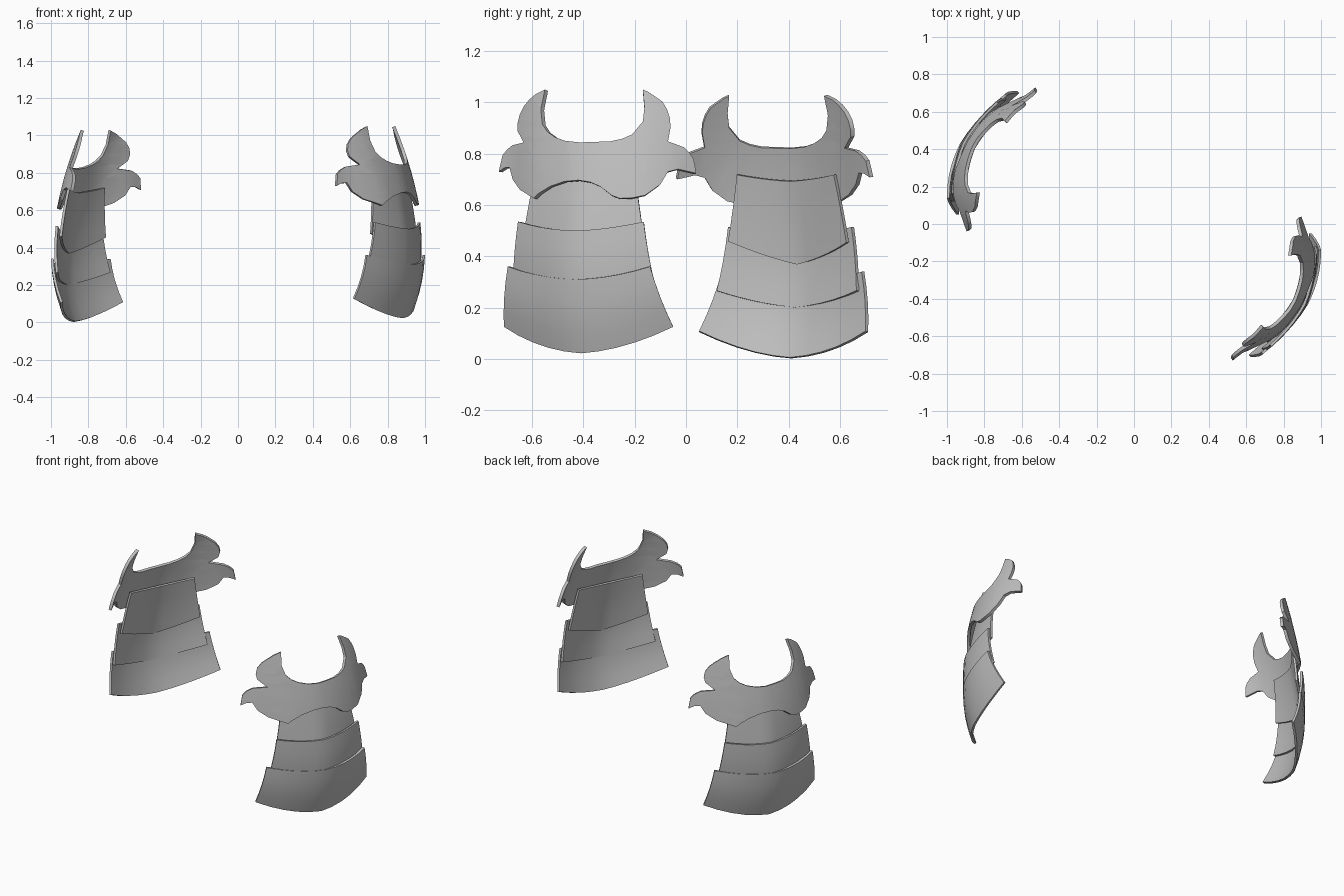
import bpy, bmesh, math
from mathutils import Vector, Matrix

if "Cube" in bpy.data.objects:
    bpy.data.objects.remove(bpy.data.objects["Cube"])

steel = bpy.data.materials.new("grey_steel")
steel.diffuse_color = (0.52, 0.52, 0.52, 1)
steel.use_nodes = True
steel.node_tree.nodes["Principled BSDF"].inputs["Base Color"].default_value = steel.diffuse_color


def edge(p, t, crease):
    """Curve through three points at t = 0, 0.5, 1; crease bends it towards a sharp V."""
    a, b, c = (Vector(q) for q in p)
    smooth = a * (2 * t - 1) * (t - 1) + b * 4 * t * (1 - t) + c * t * (2 * t - 1)
    sharp = a.lerp(b, t * 2) if t < 0.5 else b.lerp(c, t * 2 - 1)
    return smooth.lerp(sharp, crease)


def interp(table, v):
    """Smooth interpolation through a short table."""
    n = len(table)
    v = min(max(v, table[0][0]), table[-1][0])
    i = max(k for k in range(n - 1) if table[k][0] <= v)

    def slope(k):
        a, b = table[max(k - 1, 0)], table[min(k + 1, n - 1)]
        return (b[1] - a[1]) / (b[0] - a[0])
    (x0, y0), (x1, y1) = table[i], table[i + 1]
    h = x1 - x0
    t = (v - x0) / h
    return ((2*t**3 - 3*t**2 + 1) * y0 + (t**3 - 2*t**2 + t) * h * slope(i)
            + (3*t**2 - 2*t**3) * y1 + (t**3 - t**2) * h * slope(i + 1))


def finish(bm, name, thickness):
    """Make the sheet face outward, then place it and its opposite twin."""
    bm.normal_update()
    if sum(f.normal.x * f.calc_area() for f in bm.faces) < 0:
        bmesh.ops.reverse_faces(bm, faces=bm.faces[:])
    for side in ("right", "left"):
        me = bpy.data.meshes.new(f"{side}_{name}")
        bm.to_mesh(me)
        if side == "left":
            me.transform(Matrix.Translation((0, 0, -0.02)) @ Matrix.Rotation(math.pi, 4, "Z"))
        me.materials.append(steel)
        ob = bpy.data.objects.new(f"{side}_{name}", me)
        bpy.context.collection.objects.link(ob)
        mod = ob.modifiers.new("thickness", "SOLIDIFY")
        mod.thickness = thickness
        mod.offset = -1
        bpy.ops.object.select_all(action="DESELECT")
        ob.select_set(True)
        bpy.context.view_layer.objects.active = ob
        bpy.ops.object.modifier_apply(modifier="thickness")
        bpy.ops.object.shade_smooth_by_angle(angle=math.radians(30))
    bm.free()


def plate(name, top, bottom, bulge, crease, cols=10, rows=4):
    """Curved lame between a top and a bottom edge."""
    bm = bmesh.new()
    grid = []
    for r in range(rows + 1):
        s = r / rows
        push = Vector((0.85, -0.5, 0)) * bulge * 4 * s * (1 - s)
        grid.append([bm.verts.new(edge(top, c / cols, crease * 0.6).lerp(
            edge(bottom, c / cols, crease), s) + push) for c in range(cols + 1)])
    for r in range(rows):
        for c in range(cols):
            bm.faces.new((grid[r][c], grid[r + 1][c], grid[r + 1][c + 1], grid[r][c + 1]))
    finish(bm, name, 0.014)


# Three overlapping lames, each edge as left end, middle, right end
plate("upper_lame",
      [(0.722, -0.585, 0.74), (0.862, -0.41, 0.715), (0.912, -0.20, 0.74)],
      [(0.715, -0.635, 0.475), (0.915, -0.44, 0.39), (0.955, -0.165, 0.48)], 0.004, 0.6)
plate("middle_lame",
      [(0.735, -0.655, 0.535), (0.915, -0.435, 0.50), (0.975, -0.165, 0.535)],
      [(0.69, -0.675, 0.285), (0.92, -0.43, 0.22), (0.975, -0.12, 0.285)], 0.008, 0.35)
plate("lower_lame",
      [(0.69, -0.695, 0.36), (0.93, -0.43, 0.31), (1.0, -0.14, 0.36)],
      [(0.622, -0.71, 0.125), (0.88, -0.41, 0.022), (0.95, -0.05, 0.125)], 0.012, 0.2)

# Horned collar: outline in (y, z)
outline = [
    (-.55, 1.05), (-.585, 1.033), (-.61, 1.012), (-.632, .985), (-.648, .953),   # horn
    (-.656, .92), (-.656, .887), (-.633, .844),
    (-.676, .833), (-.698, .816), (-.715, .794), (-.73, .73), (-.708, .745), (-.688, .747),
    (-.676, .70), (-.648, .66), (-.594, .626), (-.575, .645), (-.53, .673),      # lower edge
    (-.475, .692), (-.42, .697), (-.375, .69), (-.336, .673), (-.29, .638),
    (-.258, .626), (-.21, .628), (-.16, .638), (-.10, .68), (-.07, .73),
    (-.03, .74), (0, .733), (.04, .724), (.03, .778), (.015, .803), (-.008, .825),
    (-.07, .848), (-.06, .903), (-.063, .94), (-.074, .973), (-.092, 1.003),     # horn
    (-.12, 1.023), (-.145, 1.04), (-.168, 1.05),
    (-.162, .98), (-.168, .926), (-.21, .875), (-.25, .858), (-.297, .848),      # neck opening
    (-.414, .844), (-.47, .85), (-.51, .864), (-.54, .885), (-.56, .914), (-.566, .973)]
# Horizontal section of the collar, as (y, x)
section = [(-.73, .55), (-.676, .627), (-.648, .678), (-.594, .772), (-.5, .862),
           (-.42, .915), (-.3, .955), (-.16, .968), (-.05, .95), (.04, .915)]

bm = bmesh.new()
face = bm.faces.new([bm.verts.new((0, y, z)) for y, z in outline])
bm.normal_update()
bmesh.ops.triangulate(bm, faces=[face])
cuts = [((0, -.703 + .05 * i, 0), (0, 1, 0)) for i in range(15)]
cuts += [((0, 0, .683 + .06 * i), (0, 0, 1)) for i in range(6)]
for co, no in cuts:
    bmesh.ops.bisect_plane(bm, geom=bm.verts[:] + bm.edges[:] + bm.faces[:],
                           dist=1e-4, plane_co=co, plane_no=no)
for v in bm.verts:
    lift = v.co.z - 0.63
    v.co.x = interp(section, v.co.y) - 0.19 * lift - 0.27 * lift * lift
finish(bm, "horned_collar", 0.018)
